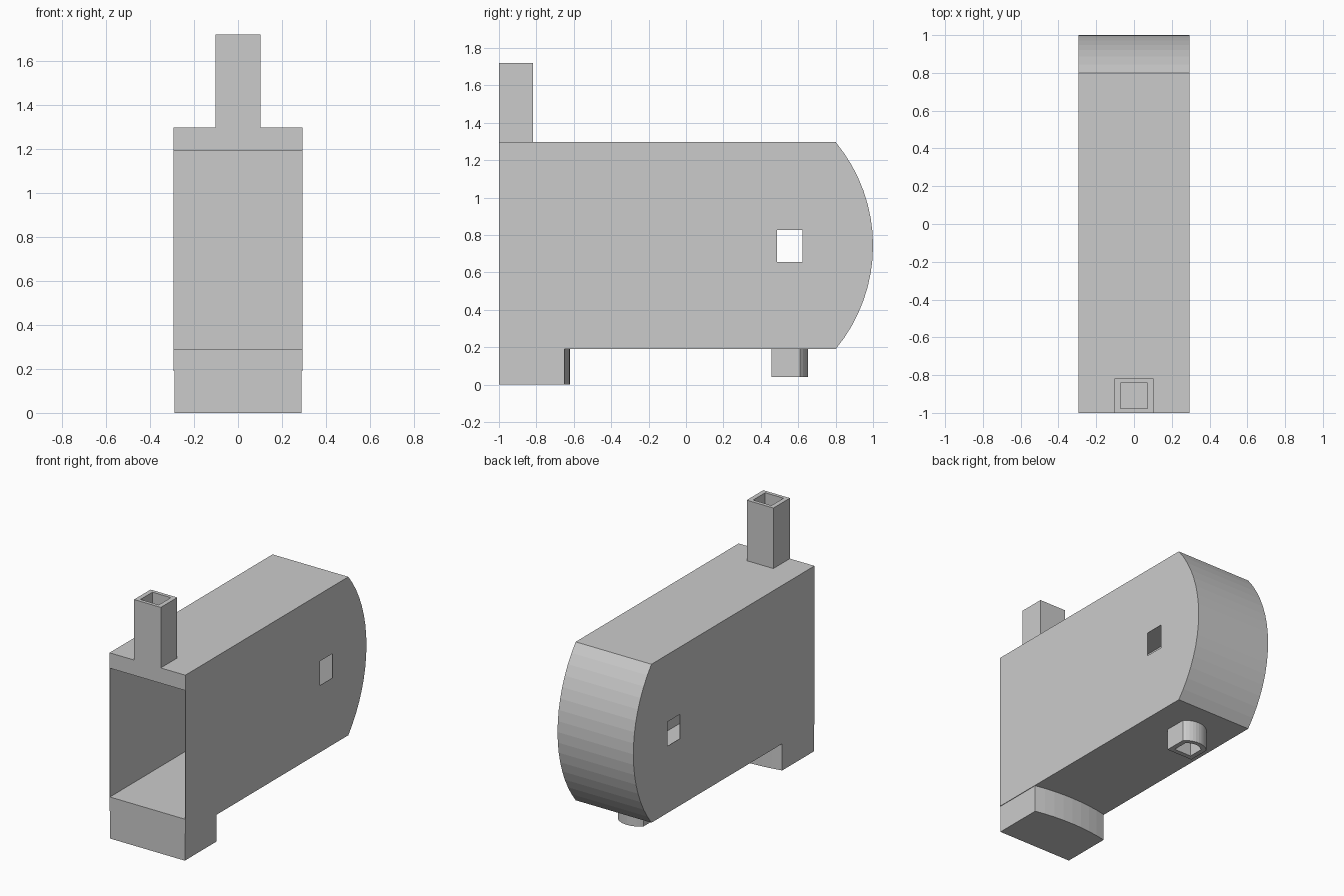
import bpy, bmesh, math
from mathutils import Vector

cube = bpy.data.objects.get("Cube")
if cube:
    bpy.data.objects.remove(cube, do_unlink=True)

grey = bpy.data.materials.new("light_grey")
grey.use_nodes = True
grey.diffuse_color = (0.6, 0.6, 0.6, 1)
grey.node_tree.nodes["Principled BSDF"].inputs["Base Color"].default_value = (0.6, 0.6, 0.6, 1)


def extrude(name, points, offset):
    """Solid made by sweeping a flat outline along an offset."""
    bm = bmesh.new()
    face = bm.faces.new([bm.verts.new(p) for p in points])
    swept = bmesh.ops.extrude_face_region(bm, geom=[face], use_keep_orig=True)
    verts = [v for v in swept["geom"] if isinstance(v, bmesh.types.BMVert)]
    bmesh.ops.translate(bm, verts=verts, vec=Vector(offset))
    bmesh.ops.recalc_face_normals(bm, faces=bm.faces)
    mesh = bpy.data.meshes.new(name)
    bm.to_mesh(mesh)
    bm.free()
    mesh.materials.append(grey)
    obj = bpy.data.objects.new(name, mesh)
    bpy.context.collection.objects.link(obj)
    return obj


def box(name, x, y, z):
    outline = [(x[0], y[0], z[0]), (x[1], y[0], z[0]), (x[1], y[1], z[0]), (x[0], y[1], z[0])]
    return extrude(name, outline, (0, 0, z[1] - z[0]))


def bulge(half, base, rise, steps):
    """Arc points (across, along) from -half to half, bulging by rise."""
    radius = (half ** 2 + rise ** 2) / (2 * rise)
    sweep = math.asin(half / radius)
    angles = [sweep * (2 * i / steps - 1) for i in range(steps + 1)]
    return [(radius * math.sin(a), base + rise - radius + radius * math.cos(a)) for a in angles]


def d_block(name, half, front, back, rise, z, steps):
    """Block with a flat front and a rounded back."""
    arc = bulge(half, back, rise, steps)
    outline = [(half, front), (-half, front)] + arc
    return extrude(name, [(x, y, z[0]) for x, y in outline], (0, 0, z[1] - z[0]))


def cut(target, cutter):
    cutter.hide_render = True
    mod = target.modifiers.new("cut", "BOOLEAN")
    mod.operation = "DIFFERENCE"
    mod.solver = "EXACT"
    mod.object = cutter
    bpy.context.view_layer.objects.active = target
    bpy.ops.object.modifier_apply(modifier=mod.name)


W = 0.293                      # half width of the body
BOTTOM, TOP = 0.19, 1.297
MID = (BOTTOM + TOP) / 2

# Body with a rounded back end
arc = [(y, MID + z) for z, y in bulge((TOP - BOTTOM) / 2, 0.8, 0.2, 16)]
side = [(-1, TOP), (-1, BOTTOM)] + arc
body = extrude("body", [(-W, y, z) for y, z in side], (2 * W, 0, 0))

# Chimney, front foot and rear spout
chimney = box("chimney", (-0.103, 0.103), (-1, -0.818), (TOP, 1.72))
front_foot = d_block("front_foot", 0.289, -1, -0.65, 0.03, (0, BOTTOM), 8)
rear_spout = d_block("rear_spout", 0.1, 0.457, 0.61, 0.043, (0.04, BOTTOM), 10)

# Hollow inside, side windows and bores
cavity = box("cavity_cutter", (-W + 0.003, W - 0.003), (-1.2, 0.8), (0.29, 1.19))
window = box("window_cutter", (-0.5, 0.5), (0.487, 0.623), (0.657, 0.827))
flue = box("flue_cutter", (-0.071, 0.071), (-0.976, -0.843), (1.1, 1.8))
drain = d_block("drain_cutter", 0.066, 0.49, 0.595, 0.028, (-0.05, 0.4), 10)
for cutter in (cavity, window, flue, drain):
    cut(body, cutter)
cut(chimney, flue)
cut(rear_spout, drain)
for cutter in (cavity, window, flue, drain):
    bpy.data.objects.remove(cutter, do_unlink=True)
